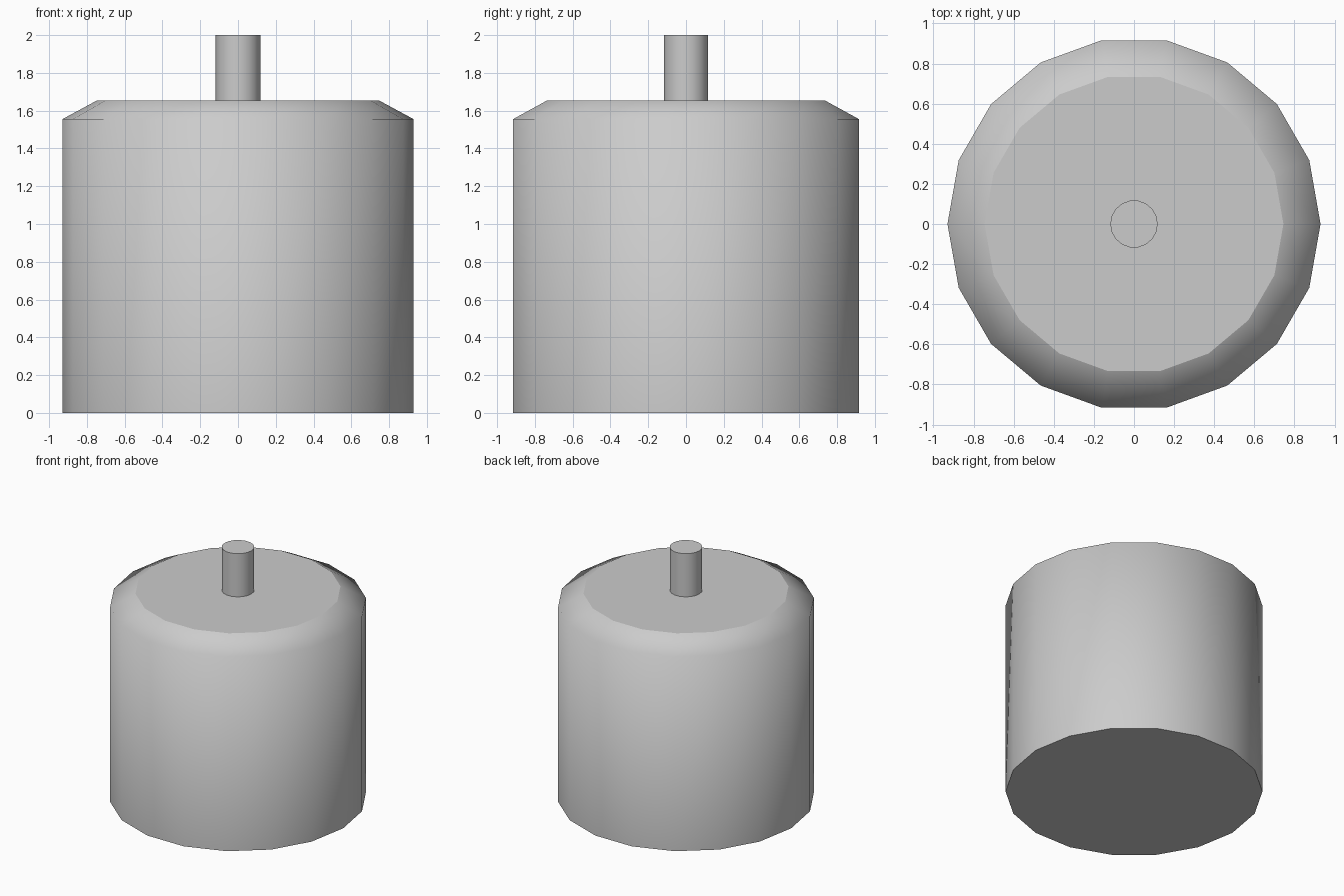
import bpy, bmesh
from math import cos, sin, pi

if "Cube" in bpy.data.objects:
    bpy.data.objects.remove(bpy.data.objects["Cube"])

SIDES = 18


def turned_part(name, profile):
    """Closed 18-sided turned solid from (radius, z) points, bottom to top."""
    bm = bmesh.new()
    rings = [[bm.verts.new((r * cos(2 * pi * i / SIDES), r * sin(2 * pi * i / SIDES), z))
              for i in range(SIDES)] for r, z in profile]
    for low, high in zip(rings, rings[1:]):
        for i in range(SIDES):
            j = (i + 1) % SIDES
            bm.faces.new((low[i], low[j], high[j], high[i])).smooth = True
    # Flat end caps with crisp rims
    for cap in (bm.faces.new(rings[0][::-1]), bm.faces.new(rings[-1])):
        for edge in cap.edges:
            edge.smooth = False
    mesh = bpy.data.meshes.new(name)
    bm.to_mesh(mesh)
    bm.free()
    obj = bpy.data.objects.new(name, mesh)
    bpy.context.collection.objects.link(obj)
    return obj


# Drum-shaped body with a sloped shoulder
turned_part("body", [(0.93, 0), (0.93, 1.555), (0.745, 1.655)])

# Slim shaft standing on the flat top
turned_part("shaft", [(0.118, 1.655), (0.118, 2.0)])
